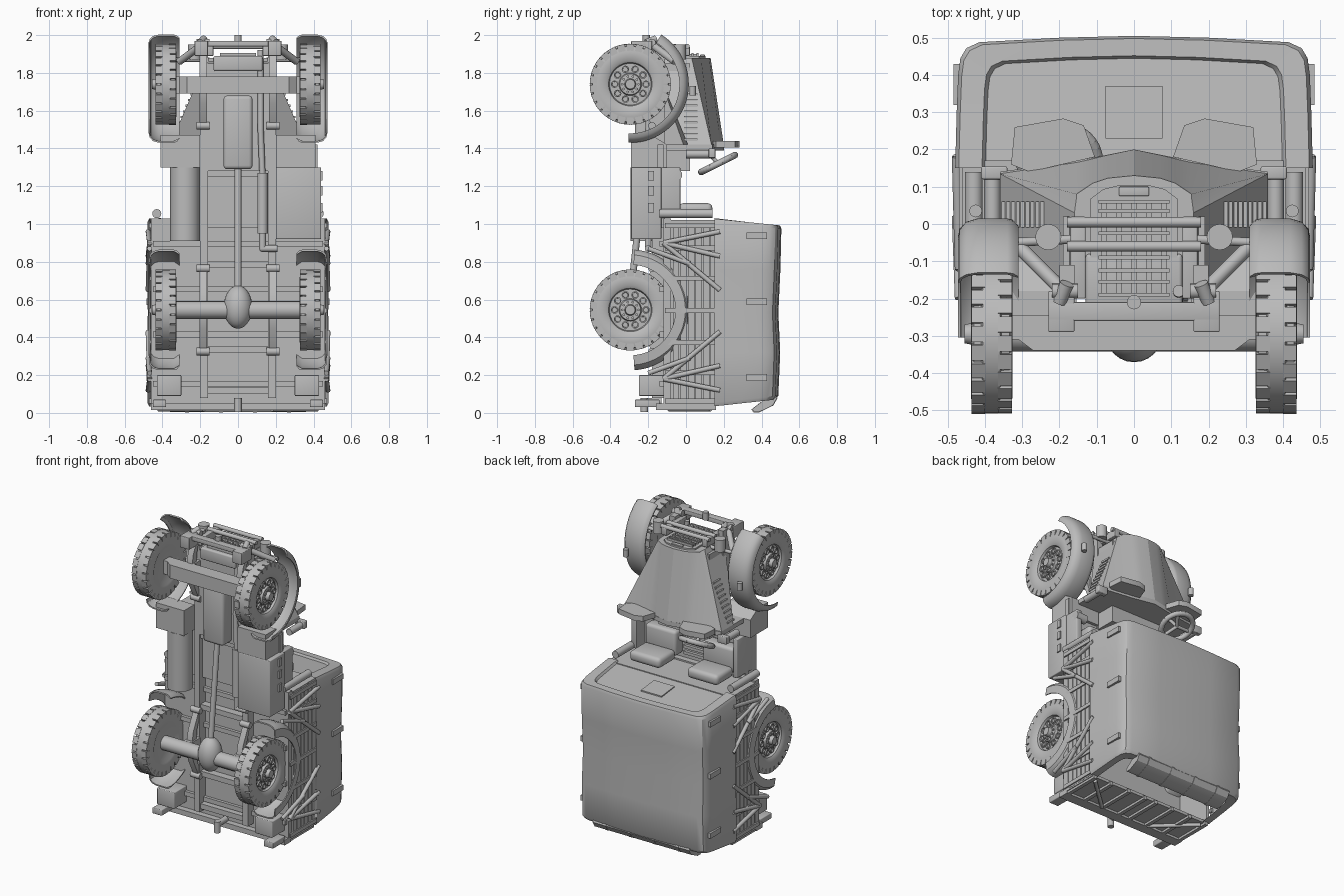
import bpy, bmesh, math
from mathutils import Vector, Matrix

if "Cube" in bpy.data.objects:
    bpy.data.objects.remove(bpy.data.objects["Cube"])
SCALE = 0.01  # all helper dimensions are hundredths of a unit
GREY = (0.5, 0.5, 0.5, 1)
paint = bpy.data.materials.new("plain_grey")
paint.use_nodes = True
paint.diffuse_color = GREY
paint.node_tree.nodes["Principled BSDF"].inputs["Base Color"].default_value = GREY
BOTH = True  # mirrored onto the other side

def finish(name, bm, mirror=False):
    bmesh.ops.scale(bm, vec=Vector((SCALE,) * 3), verts=bm.verts)
    bmesh.ops.recalc_face_normals(bm, faces=bm.faces)
    mesh = bpy.data.meshes.new(name)
    bm.to_mesh(mesh)
    bm.free()
    mesh.materials.append(paint)
    mesh.shade_smooth()
    mesh.set_sharp_from_angle(angle=math.radians(32))
    obj = bpy.data.objects.new(name, mesh)
    bpy.context.collection.objects.link(obj)
    if mirror:
        obj.modifiers.new("other_side", "MIRROR").merge_threshold = 0.0001

def add_loft(bm, sections, closed=True):
    rings = [[bm.verts.new(p) for p in section] for section in sections]
    count = len(rings[0])
    for a, b in zip(rings, rings[1:]):
        for i in range(count if closed else count - 1):
            j = (i + 1) % count
            bm.faces.new((a[i], a[j], b[j], b[i]))
    if closed:
        bm.faces.new(rings[0])
        bm.faces.new(rings[-1])
    return rings

def box(name, *sizes, mirror=False, bevel=0):
    bm = bmesh.new()
    for x0, x1, y0, y1, z0, z1 in sizes:
        add_loft(bm, [[(x0, y0, z), (x1, y0, z), (x1, y1, z), (x0, y1, z)] for z in (z0, z1)])
    if bevel:
        bmesh.ops.bevel(bm, geom=bm.edges[:], offset=bevel, segments=3, profile=0.5, affect="EDGES")
    finish(name, bm, mirror)

def add_rod(bm, points, radius, sides=16):
    points = [Vector(p) for p in points]
    for a, b in zip(points, points[1:]):
        turn = (b - a).to_track_quat("Z", "Y").to_matrix().to_4x4()
        bmesh.ops.create_cone(bm, cap_ends=True, segments=sides, radius1=radius, radius2=radius,
                              depth=(b - a).length, matrix=Matrix.Translation((a + b) / 2) @ turn)
    for p in points[1:-1]:
        bmesh.ops.create_uvsphere(bm, u_segments=sides, v_segments=8, radius=radius, matrix=Matrix.Translation(p))

def rod(name, radius, *paths, mirror=False):
    bm = bmesh.new()
    for path in paths:
        add_rod(bm, path, radius)
    finish(name, bm, mirror)

def extrude(name, axis, low, high, outline, mirror=False):
    bm = bmesh.new()
    add_loft(bm, [[(d, *p) if axis == "x" else (*p, d) for p in outline] for d in (low, high)])
    finish(name, bm, mirror)

def around(radius, angle, y, z):
    return y + radius * math.cos(angle), z + radius * math.sin(angle)

def add_lathe(bm, profile, y, z, sides=48):
    add_loft(bm, [[(x, *around(r, i * math.tau / sides, y, z)) for i in range(sides)] for x, r in profile])

AXLE_Y, FRONT_Z, REAR_Z = -29.5, 174, 54.5

# Wheels with shoulder lugs, rims, holes and bolts
def wheel(name, z):
    bm = bmesh.new()
    add_lathe(bm, [(34, 11), (33, 13), (32.6, 17), (33.4, 20), (35.5, 20.3), (36, 21.3), (40.5, 21.3), (41, 20.3),
                   (43, 20), (43.8, 17), (43.4, 13), (42.5, 11.5), (41, 11), (41, 6), (42.8, 5.5),
                   (43, 3), (45.5, 2.5), (45.5, 1)], AXLE_Y, z)
    lugs = 26
    for side, inner, outer in ((0, 32.8, 36.5), (0.5, 40, 43.6)):
        for i in range(lugs):
            middle = math.tau * (i + side) / lugs
            corners = [around(r, middle + a, AXLE_Y, z) for r, a in
                       ((17.5, -0.1), (21.5, -0.1), (21.5, 0.1), (17.5, 0.1))]
            add_loft(bm, [[(x, *c) for c in corners] for x in (inner, outer)])
    for i in range(10):
        add_lathe(bm, [(40, 2), (42, 2), (42, 1.4), (41.2, 1.3)], *around(8.3, math.tau * i / 10, AXLE_Y, z), 12)
        y, w = around(4.3, math.tau * i / 10, AXLE_Y, z)
        add_rod(bm, [(42, y, w), (43.8, y, w)], 0.7, 6)
    finish(name, bm, BOTH)

# Curved mudguards with rounded shoulders and a side flange
def mudguard(name, z, radius, start, end, flange):
    section = [(31, -2), (32.5, -0.4), (34, 0), (42, 0), (45, -0.9), (46.8, -2.8), (47.3, -flange),
               (46.6, -flange), (46.1, -3.1), (44.5, -1.7), (42, -0.9), (34, -0.9), (31, -2.6)]
    angles = [math.radians(start + (end - start) * i / 28) for i in range(29)]
    bm = bmesh.new()
    add_loft(bm, [[(x, *around(radius + d, a, AXLE_Y, z)) for x, d in section] for a in angles])
    finish(name, bm, BOTH)

# Wheels, mudguards and springs at each end
leaf = [(-18, -22), (-24, -10), (-26, 0), (-24, 10), (-18, 22), (-16, 22), (-20, 10), (-21, 0), (-20, -10), (-16, -22)]
for end, z, radius, start, stop, flange in (("front", FRONT_Z, 31, -92, 58, 5), ("rear", REAR_Z, 32, -86, 86, 8)):
    wheel(end + "_wheels", z)
    mudguard(end + "_mudguards", z, radius, start, stop, flange)
    extrude(end + "_springs", "x", 16.5, 20.5, [(y, z + w) for y, w in leaf], BOTH)
    rod(end + "_spring_shackles", 2, *[[(15, -18, w), (22, -18, w)] for w in (z - 22, z + 22)], mirror=BOTH)
    box(end + "_spring_clamps", (15.5, 21.5, -27, -18, z - 4, z + 4), mirror=BOTH)

# Axles and drive line
beam = [(34, -24.5), (34, -31), (31, -31), (27, -34), (-27, -34), (-31, -31), (-34, -31), (-34, -24.5)]
extrude("front_axle", "z", 169, 178, beam)
rod("rear_axle", 4.7, [(-34, AXLE_Y, REAR_Z), (34, AXLE_Y, REAR_Z)])
rod("drive_shaft", 1.8, [(0, AXLE_Y, 60), (0, -22, 130)])
bm = bmesh.new()
bmesh.ops.create_uvsphere(bm, u_segments=24, v_segments=14, radius=7.6,
                          matrix=Matrix.Translation((0, AXLE_Y, 56)) @ Matrix.Diagonal((1, 1, 1.5, 1)))
finish("differential", bm)

# Chassis, engine, tank, locker and exhaust
box("chassis_rails", (16, 20, -18, -11, 8, 196), mirror=BOTH)
box("cross_members", *[(-20, 20, -17, -12, z, z + 3.5) for z in (10, 32, 77, 125)])
box("engine_block", (-19, 19, -18, 2, 128, 185))
box("engine_sump", (-7.7, 7.7, -27, -16, 129, 168), bevel=2)
box("radiator_base", (-13, 13, -22, -8, 181, 189), bevel=1)
rod("fuel_tank", 8, [(-28, -21.5, 91), (-28, -21.5, 130)])
box("storage_locker", (20, 44, -29, -13, 92, 130), bevel=0.5)
box("locker_hinges", *[(43.5, 44.8, -20, -17, z, z + 5) for z in (106, 115, 123)])
rod("exhaust_pipe", 1.6, [(12, -18, 192), (12, -20, 150), (13, -20, 125)])
rod("exhaust_silencer", 2.8, [(13, -20, 95), (13, -20, 127)])
rod("exhaust_tail", 1.8, [(13, -20, 97), (13, -20, 87), (21, -20, 87)])

# Bonnet with flared wings and louvres, dashboard and screens
front = [(0, 13), (7, 12.3), (11, 11), (15.3, 8), (16, 3), (16, -18), (0, -18)]
rear = [(0, 20), (7, 18.5), (11, 17.5), (15.5, 16.5), (36, 13.5), (36, 1), (0, -4)]
bm = bmesh.new()
add_loft(bm, [[(x, y, z) for x, y in outline] for z, outline in ((188, front), (142, rear))])
finish("bonnet", bm, BOTH)
spots = [(35.6 - i * 1.3, 144 + i * 3) for i in range(9)]
box("bonnet_louvres", *[(x - 2.5, x, -1, 6, z, z + 1.2) for x, z in spots], mirror=BOTH)
dash = [(-36, -14), (36, -14), (36, 14), (15, 17), (0, 20), (-15, 17), (-36, 14)]
extrude("dashboard", "z", 139, 142, dash)
extrude("footwell_boxes", "x", 20, 41, [(-29, 130), (-29, 147), (-18, 147), (-10, 142), (-10, 130)], BOTH)
screen = [(10.5, 18), (13.5, 26.5), (19, 28.3), (32, 26), (33, 16), (28, 14)]
extrude("small_windscreens", "z", 140.5, 144, screen, BOTH)
rod("door_posts", 2.2, [(38, 0, 137), (38, 15, 137)], mirror=BOTH)
box("post_brackets", (34, 41, 12, 15.5, 135, 140), mirror=BOTH, bevel=0.5)

# Radiator shell, slatted grille and badge plate
arch = [(-15.5, -19), (15.5, -19), (15.5, 8), (11, 11), (5, 12.3), (-5, 12.3), (-11, 11), (-15.5, 8)]
extrude("radiator_shell", "z", 186, 188, arch)
extrude("grille_surround", "z", 188, 189, [(x * 0.75, y * 0.85) for x, y in arch])
box("grille_uprights", *[(x - 0.7, x + 0.7, -19, 6, 188, 190) for x in range(-8, 9, 4)])
box("grille_slats", *[(-9.5, 9.5, y, y + 1, 189, 190.5) for y in (-19.5, -16, -13, -9.5, -6, -3, 0, 3, 5.5)])
box("radiator_badge", (-4, 4, 7.5, 10, 188, 189.7), bevel=0.3)

# Front guard, bumper and lamps
box("guard_uprights", (13, 17, -20, 2, 189, 194), mirror=BOTH, bevel=0.4)
rod("guard_crossbars", 1.4, *[[(-18, y, 194), (18, y, 194)] for y in (-6, 0.5)])
box("front_bumper", (-23, 23, -26, -21, 194, 197), bevel=0.4)
box("bumper_ends", (16, 23, -29, -18, 189, 197), mirror=BOTH, bevel=0.4)
rod("tow_eye", 1.9, [(0, -21, 195), (0, -21, 200)])
rod("lamp_struts", 1.9, [(19, -18, 195), (31, -6, 186)], [(20, -21, 196), (18, -16, 198)], mirror=BOTH)
rod("lamp_brackets", 1.2, [(15, -4, 187), (33, -5, 187)], mirror=BOTH)
rod("headlamps", 3.5, [(23, -3.5, 187), (23, -3.5, 195)], mirror=BOTH)
rod("marker_lamps", 1.7, [(42.5, 3.5, 168), (42.5, 3.5, 173)], mirror=BOTH)

# Cab floor, seats and steering wheel
box("cab_floor", (-36, 42, -15, -12, 98, 142))
box("cab_sides", (39, 43, -20, -3, 104, 130), (-36, -33, -20, -3, 104, 130), bevel=0.5)
rod("cab_side_roll", 3, [(35, -5, 126), (43, -5, 126)])
box("seat_cushions", (10, 33, -12, -3, 106, 123), mirror=BOTH, bevel=2)
box("seat_backs", (10, 33, -4, 14, 104, 111), mirror=BOTH, bevel=2.5)
rod("door_rolls", 2.4, [(43, -14, 105.5), (43, 14, 105.5)], mirror=BOTH)
box("cab_floor_slats", *[(-9, 9, -12, -10, z, z + 2) for z in range(106, 132, 4)])
tilt = Vector((0, 0.45, -0.9)).to_track_quat("Z", "Y").to_matrix().to_4x4()
tilt = Matrix.Translation((-20, 17, 132)) @ tilt
rim = [tilt @ Vector((*around(10, math.tau * i / 32, 0, 0), 0)) for i in range(33)]
rod("steering_rim", 1.7, rim)
hub = tilt.translation
rod("steering_column", 1.1, [hub, (-20, 9, 141)], *[[rim[i], hub] for i in (0, 11, 22)])

# Cargo bed with planked sides, posts and guy struts
box("bed_floor", (-46, 46, -12, -8, 4, 103))
box("bed_front_wall", (-46, 46, -12, 17, 99, 102))
box("bed_side_walls", (43.5, 45, -8, 17, 4, 102), mirror=BOTH)
box("bed_side_planks", *[(45, 46.2, y, y + 3.4, 4, 102) for y in range(-7, 14, 4)], mirror=BOTH)
box("bed_side_posts", *[(45, 47, -11, 17, z, z + 2.5) for z in (5, 20, 36, 53, 70, 86, 98)], mirror=BOTH)
struts = [[(46.8, -12, 54 + f * 36), (47.6, 18, 54 + f * w)] for f in (1, -1) for w in (42, 29, 11)]
struts += [[(46.8, -20, 54 + f * 33), (47.6, 2, 54 + f * 25)] for f in (1, -1)]
rod("guy_struts", 1.3, *struts, mirror=BOTH)
box("bed_bearers", *[(-45, 45, -14, -12, z, z + 3) for z in (14, 40, 64, 88)])

# Tailgate and rear fittings
box("tailgate", (-46, 46, -10, 15, 3, 5), (-46, 46, -16, -9, 1.5, 5))
box("tailgate_ribs", *[(x, x + 2.5, -11, 16, 1.5, 4) for x in (3, 16, 30, 43)], mirror=BOTH)
rod("tailgate_braces", 1.2, [(18, -9, 2), (42, 13, 2)], mirror=BOTH)
box("rear_lockers", (30, 43, -25, -11, 9, 20), (38, 45, -27, -14, 3, 7), mirror=BOTH, bevel=0.5)
rod("tow_hook", 2, [(0, -22, 0.5), (0, -22, 8)], [(0, -22, 6), (0, -13, 6)])

# Canvas cover: rounded arch lofted over the bows, recessed front panel
half = [(48, 15), (47.6, 30), (47.2, 40), (46.6, 44.5), (45, 47.2), (41.5, 48.8), (20, 50), (0, 50.5)]
bm = bmesh.new()
bows = [(7, 4, 0.88, -0.1), (7, 2.2, 0.98, -0.1), (9, 1.6, 1, -0.1), (32, 0.6, 1, 0), (53, 1.4, 0.995, 0),
        (76, 0.5, 1, 0), (97.5, 0, 1, 0.1), (99.3, 0, 0.98, 0.1), (99.6, 0, 0.85, 0.1), (98.2, 0, 0.83, 0.1)]
rings = add_loft(bm, [[(x * size, 15 + (y - 15) * (size - sag / 35), z + lean * (50 - y)) for x, y in half]
                      for z, sag, size, lean in bows], closed=False)
bm.faces.new(rings[-1] + [bm.verts.new((0, 15, rings[-1][0].co.z))])
finish("canvas_cover", bm, BOTH)
extrude("front_window_flap", "x", -7.7, 7.7, [(23, 100.5), (37, 99.1), (37, 99.9), (23, 101.3)])
box("cover_side_flaps", *[(46, 48.5, 32, 43, z, z + 3.5) for z in (17, 57, 92)], mirror=BOTH)

# Rolled rear curtain with straps
curl = [(35, 2), (36, 0.6), (39, 0.6), (46, 4), (48, 7.5), (47, 9.5), (44, 9)]
extrude("rolled_curtain", "x", -36, 36, curl)
for x in (8, 26):
    extrude("curtain_straps", "x", x, x + 2, [(y * 1.06 - 2.5, z * 1.06 - 0.3) for y, z in curl], BOTH)
